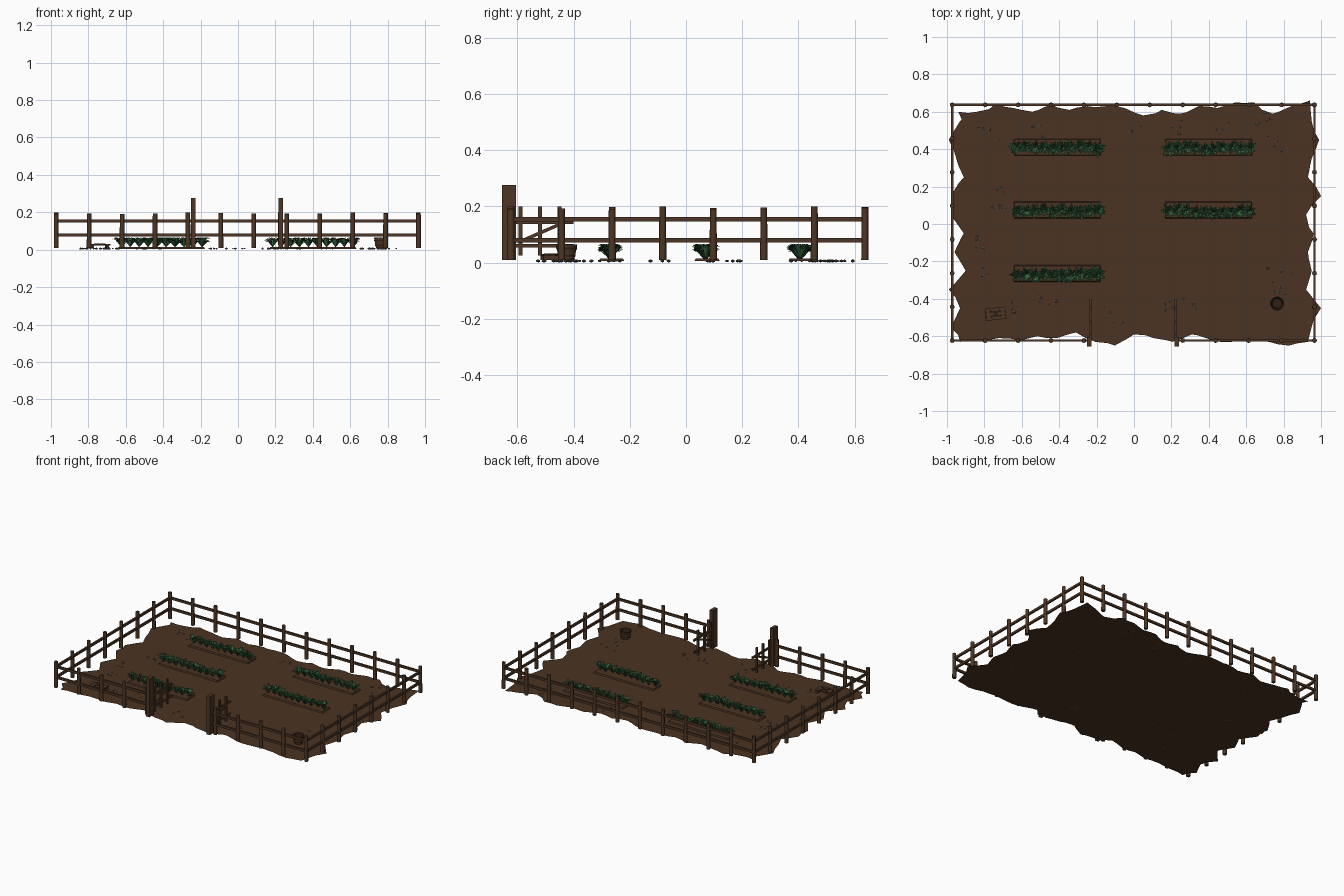
import bpy, bmesh, math, random
from mathutils import Vector, Matrix

random.seed(7)
if "Cube" in bpy.data.objects:
    bpy.data.objects.remove(bpy.data.objects["Cube"], do_unlink=True)


def material(name, r, g, b):
    m = bpy.data.materials.new(name)
    m.use_nodes = True
    m.diffuse_color = (r, g, b, 1)
    m.node_tree.nodes["Principled BSDF"].inputs["Base Color"].default_value = (r, g, b, 1)
    return m


SOIL = material("soil brown", .07, .033, .016)
WOOD = material("fence wood", .075, .037, .018)
DARK = material("dark wood", .03, .015, .009)
LEAF = material("leaf green", .045, .15, .06)
SHADE = material("deep leaf green", .025, .085, .035)
STONE = material("pebble grey", .09, .085, .08)
GROUND = .006


def finish(bm, name, *mats, smooth=False):
    me = bpy.data.meshes.new(name)
    bm.to_mesh(me)
    bm.free()
    for m in mats:
        me.materials.append(m)
    ob = bpy.data.objects.new(name, me)
    bpy.context.collection.objects.link(ob)
    if smooth:
        bpy.ops.object.select_all(action='DESELECT')
        ob.select_set(True)
        bpy.context.view_layer.objects.active = ob
        bpy.ops.object.shade_smooth_by_angle(angle=math.radians(50))
    return ob


def beam(bm, a, b, width, height):
    """Rectangular board from a to b; height is measured in its upright plane."""
    a, b = Vector(a), Vector(b)
    along = (b - a).normalized()
    side = along.cross(Vector((0, 0, 1)))
    side = side.normalized() if side.length > .01 else Vector((1, 0, 0))
    up = side.cross(along)
    rot = Matrix((along, side, up)).transposed().to_4x4()
    size = Matrix.Diagonal(((b - a).length, width, height, 1))
    bmesh.ops.create_cube(bm, size=1, matrix=Matrix.Translation((a + b) / 2) @ rot @ size)


def post(bm, x, y, top):
    low = .01
    bmesh.ops.create_cone(bm, cap_ends=True, segments=8, radius1=.013, radius2=.012,
                          depth=top - low, matrix=Matrix.Translation((x, y, (top + low) / 2)))


# Ragged ground sheet, edge distances in hundredths at even steps
back = [60, 60, 64, 62, 60, 64, 61, 63, 63, 62, 58, 61, 59, 63, 62, 65, 65, 59, 63, 66]
front = [63, 62, 61, 62, 60, 61, 58, 63, 65, 59, 61, 63, 59, 62, 63, 62, 63, 65, 63]
left = [93, 99, 95, 91, 98, 98, 91, 96, 90, 99, 93, 98]
right = [95, 99, 95, 93, 100, 92, 96, 93, 95, 92, 100, 95]


def spread(count, reach):
    return [reach * (2 * i / (count - 1) - 1) for i in range(count)]


outline = [(x, d / 100) for x, d in zip(spread(len(back), .94), back)]
outline += [(d / 100, -y) for y, d in zip(spread(len(right), .55), right)]
outline += [(x, -d / 100) for x, d in reversed(list(zip(spread(len(front), .93), front)))]
outline += [(-d / 100, y) for y, d in reversed(list(zip([-v for v in spread(len(left), .55)], left)))]
bm = bmesh.new()
rim = []
for i, p in enumerate(outline):
    q = outline[(i + 1) % len(outline)]
    rim.append(bm.verts.new((p[0], p[1], GROUND)))
    t = random.uniform(.3, .7)
    mid = Vector(p).lerp(Vector(q), t) * random.uniform(.985, 1.01)
    rim.append(bm.verts.new((max(-1, min(1, mid.x)), max(-.66, min(.66, mid.y)), GROUND)))
face = bm.faces.new(rim)
face.normal_update()
if face.normal.z < 0:
    face.normal_flip()
bmesh.ops.triangulate(bm, faces=[face])
finish(bm, "ground", SOIL)

# Fence posts and rails
WEST, EAST, NORTH, SOUTH = -.972, .965, .637, -.623
GATE = (-.24, .228)
bm = bmesh.new()
step = (EAST - WEST) / 11
for i in range(12):
    x = WEST + i * step
    post(bm, x, NORTH, random.uniform(.192, .2))
    if i not in (5, 6):
        post(bm, x, SOUTH, random.uniform(.188, .2))
for i in range(1, 7):
    y = SOUTH + i * (NORTH - SOUTH) / 7
    for x in (WEST, EAST):
        post(bm, x, y, random.uniform(.19, .2))
finish(bm, "fence_posts", WOOD, smooth=True)

bm = bmesh.new()
for z in (.08, .154):
    beam(bm, (WEST, NORTH, z), (EAST, NORTH, z), .012, .016)
    beam(bm, (WEST, SOUTH, z), (GATE[0], SOUTH, z), .012, .016)
    beam(bm, (GATE[1], SOUTH, z), (EAST, SOUTH, z), .012, .016)
    for x in (WEST, EAST):
        beam(bm, (x, SOUTH, z), (x, NORTH, z), .012, .016)
finish(bm, "fence_rails", WOOD)

# Gate posts and two leaves swung inward
bm = bmesh.new()
leaf = bmesh.new()
for x in GATE:
    beam(bm, (x, -.63, .01), (x, -.63, .277), .024, .05)
    g = x * .97
    for y in (-.59, -.52, -.45):
        beam(leaf, (g, y, .025), (g, y, .2), .012, .014)
    for z in (.06, .145):
        beam(leaf, (g, -.61, z), (g, -.4, z), .01, .014)
    beam(leaf, (g, -.59, .075), (g, -.43, .145), .009, .012)
finish(bm, "gate_posts", WOOD)
finish(leaf, "gate_leaves", WOOD)


# Planting beds with rows of leafy clumps
def add_leaf(bm, base, angle, reach, top, half):
    out = Vector((math.cos(angle), math.sin(angle), 0))
    side = Vector((-out.y, out.x, 0))
    lift = Vector((0, 0, 1))
    root = bm.verts.new(base)
    tip = bm.verts.new(base + out * reach + lift * (top * .9))
    centre = base + out * reach * .62 + lift * top
    ridge = bm.verts.new(centre - lift * .004)
    wings = [bm.verts.new(centre + side * half * s) for s in (1, -1)]
    shade = 1 if random.random() < .4 else 0
    for vs in ((root, ridge, wings[0]), (root, wings[1], ridge),
               (ridge, tip, wings[0]), (ridge, wings[1], tip)):
        bm.faces.new(vs).material_index = shade


def planting(x, y, label):
    bed = bmesh.new()
    bmesh.ops.create_cube(bed, size=1, matrix=Matrix.Translation((x, y, .01))
                          @ Matrix.Diagonal((.465, .09, .01, 1)))
    for v in bed.verts:
        if v.co.z > .01:
            v.co.y = y + (v.co.y - y) * .9
            v.co.x = x + (v.co.x - x) * .98
    finish(bed, "bed_" + label, SOIL)
    plants = bmesh.new()
    for i in range(10):
        base = Vector((x - .215 + i * .048, y - .005 + random.uniform(-.008, .008), .013))
        turn = random.uniform(0, 6)
        for k in range(15):
            inner = k % 3 == 0
            reach = random.uniform(.014, .024) if inner else random.uniform(.032, .05)
            add_leaf(plants, base, turn + k * 2.4, reach,
                     random.uniform(.03, .054), random.uniform(.007, .011))
    finish(plants, "plants_" + label, LEAF, SHADE)


for x, y, label in ((-.41, .41, "back_right"), (.4, .41, "back_left"), (-.41, .075, "middle_right"),
                    (.4, .075, "middle_left"), (-.41, -.265, "front_right")):
    planting(x, y, label)

# Bucket: tapered staves, open top, two hoops
bm = bmesh.new()
profile = [(0, .01), (.027, .01), (.038, .064), (.033, .064), (.025, .022), (0, .022)]
verts = [bm.verts.new((r, 0, z)) for r, z in profile]
edges = [bm.edges.new(pair) for pair in zip(verts, verts[1:])]
bmesh.ops.spin(bm, geom=verts + edges, cent=(0, 0, 0), axis=(0, 0, 1), angle=math.tau, steps=16)
bmesh.ops.remove_doubles(bm, verts=bm.verts, dist=.0001)
bmesh.ops.recalc_face_normals(bm, faces=bm.faces)
for f in bm.faces:
    c = f.calc_center_median()
    if c.z > .015 and c.z < .06 and f.normal.dot(Vector((c.x, c.y, 0))) <= 0:
        f.material_index = 1
bucket = finish(bm, "bucket", WOOD, DARK, smooth=True)
bm = bmesh.new()
for z in (.024, .05):
    r = .0275 + (z - .01) * .2
    bmesh.ops.create_cone(bm, cap_ends=False, segments=16, radius1=r + .001, radius2=r + .002,
                          depth=.006, matrix=Matrix.Translation((0, 0, z)))
hoops = finish(bm, "bucket_hoops", DARK, smooth=True)
for ob in (bucket, hoops):
    ob.location = (.765, -.425, 0)

# Low wooden crate lid with a dark cross
bm = bmesh.new()
for y in (-.022, 0, .022):
    beam(bm, (-.055, y, .027), (.055, y, .027), .021, .007)
for x in (-.04, .04):
    beam(bm, (x, -.033, .016), (x, .033, .016), .014, .015)
lid = finish(bm, "crate_lid", WOOD)
bm = bmesh.new()
for s in (-1, 1):
    beam(bm, (-.026, -.02 * s, .031), (.026, .02 * s, .031), .01, .004)
cross = finish(bm, "crate_cross", DARK)
for ob in (lid, cross):
    ob.location = (-.74, -.48, 0)
    ob.rotation_euler.z = math.radians(6)

# Pebbles in loose clusters around the yard
clusters = [(-.8, .49), (-.5, .47), (0, .5), (.22, .5), (.5, .5), (.7, .56), (.76, .4),
            (-.7, .18), (-.73, .1), (-.82, -.09), (-.8, -.25), (-.66, -.47), (-.45, -.43),
            (-.1, -.5), (.17, -.44), (.32, -.44), (.77, -.25), (.79, -.35)]
bm = bmesh.new()
for cx, cy in clusters:
    for _ in range(5):
        spot = Vector((cx + random.gauss(0, .03), cy + random.gauss(0, .025), GROUND))
        r = random.uniform(.004, .008)
        bmesh.ops.create_icosphere(
            bm, subdivisions=1, radius=1,
            matrix=Matrix.Translation(spot) @ Matrix.Rotation(random.uniform(0, 3), 4, 'Z')
            @ Matrix.Diagonal((r * 1.3, r, min(r * .8, .006), 1)))
finish(bm, "pebbles", STONE)
